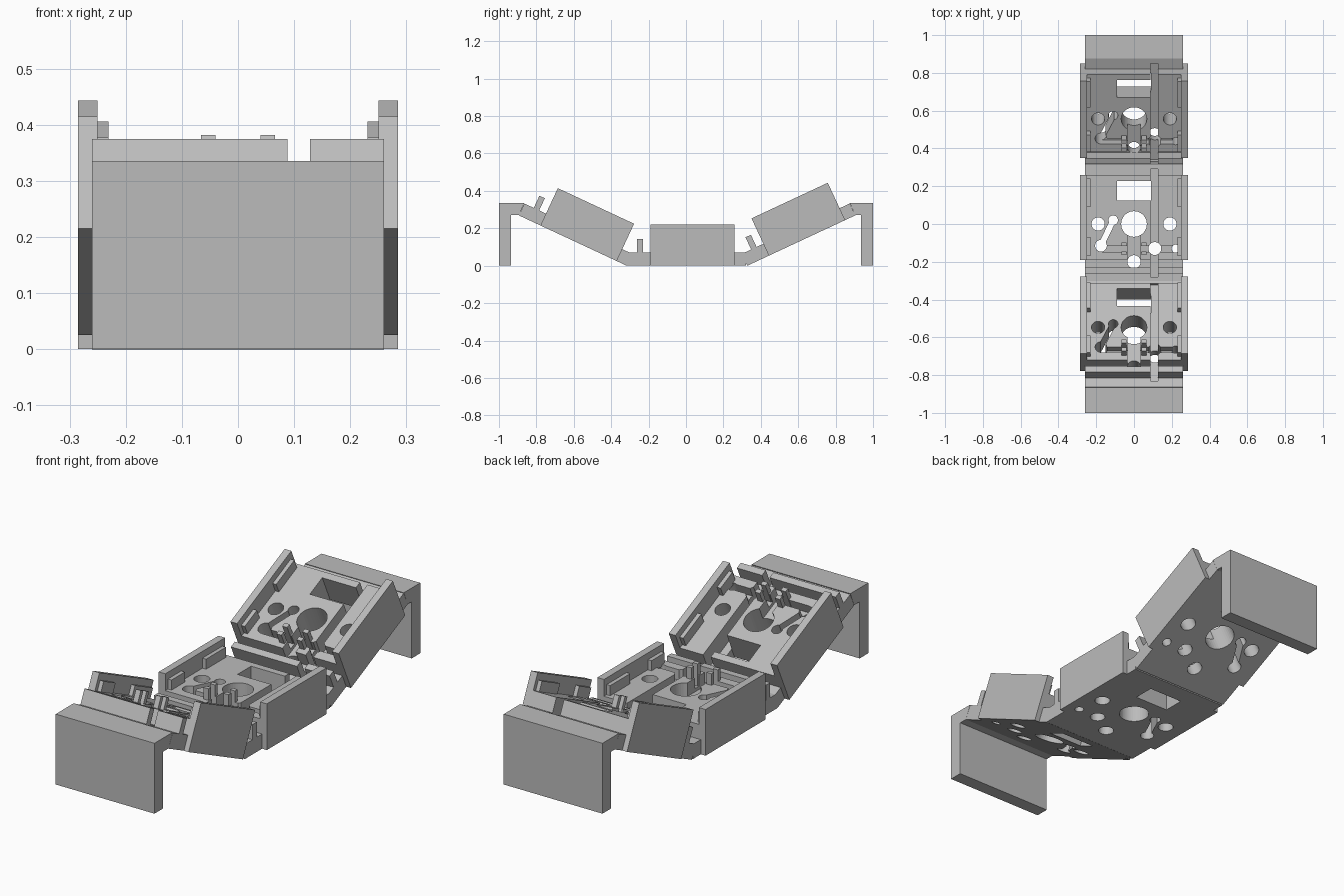
import bpy, bmesh, math
from mathutils import Matrix, Vector

cube = bpy.data.objects.get("Cube")
if cube:
    bpy.data.objects.remove(cube, do_unlink=True)

grey = bpy.data.materials.new("light_grey")
grey.use_nodes = True
grey.diffuse_color = (0.5, 0.5, 0.5, 1)
grey.node_tree.nodes["Principled BSDF"].inputs["Base Color"].default_value = (0.5, 0.5, 0.5, 1)


def finish(name, bm):
    bmesh.ops.recalc_face_normals(bm, faces=bm.faces)
    mesh = bpy.data.meshes.new(name)
    bm.to_mesh(mesh)
    bm.free()
    mesh.materials.append(grey)
    obj = bpy.data.objects.new(name, mesh)
    bpy.context.collection.objects.link(obj)
    return obj


def add_box(bm, x, y, z):
    size = Vector((x[1] - x[0], y[1] - y[0], z[1] - z[0]))
    mid = Vector((sum(x), sum(y), sum(z))) / 2
    bmesh.ops.create_cube(bm, size=1, matrix=Matrix.Translation(mid) @ Matrix.Diagonal(size).to_4x4())


def boxes(name, *parts):
    bm = bmesh.new()
    for part in parts:
        add_box(bm, *part)
    return finish(name, bm)


def extrude_profile(name, points, half_width):
    bm = bmesh.new()
    face = bm.faces.new([bm.verts.new((-half_width, y, z)) for y, z in points])
    new = bmesh.ops.extrude_face_region(bm, geom=[face])["geom"]
    bmesh.ops.translate(bm, vec=(2 * half_width, 0, 0),
                        verts=[v for v in new if isinstance(v, bmesh.types.BMVert)])
    return finish(name, bm)


def round_cutter(x, y, radius):
    bm = bmesh.new()
    bmesh.ops.create_cone(bm, cap_ends=True, segments=40, radius1=radius, radius2=radius,
                          depth=1, matrix=Matrix.Translation((x, y, 0)))
    return finish("cutter", bm)


# Stepped floor with thin hinge flanges at both ends
flange, deck = 0.07, 0.14
base = extrude_profile("floor", [
    (-0.317, 0), (0.32, 0), (0.32, flange), (0.26, flange),
    (0.26, deck), (-0.19, deck), (-0.19, flange), (-0.317, flange)], 0.26)

# Round holes: main opening, side openings, slot ends, pin holes
cutters = [round_cutter(*hole) for hole in (
    (0, 0, 0.068), (0.19, 0, 0.035), (-0.19, 0, 0.035), (-0.11, 0.02, 0.025),
    (-0.175, -0.115, 0.031), (0.11, -0.13, 0.034), (0, -0.2, 0.035), (0.22, -0.13, 0.021))]
# Window, wire groove, centre channel and cross groove
cutters += [
    boxes("cutter", ((-0.09, 0.09), (0.125, 0.227), (-1, 1))),
    boxes("cutter", ((0.088, 0.128), (-0.28, 0.29), (0.05, 1))),
    boxes("cutter", ((-0.034, 0.034), (-0.205, 0), (0.075, 1))),
    boxes("cutter", ((-0.17, 0.225), (-0.147, -0.115), (0.09, 1)))]
# Diagonal slot joining two of the holes
slot = boxes("cutter", ((-0.07, 0.07), (-0.015, 0.015), (-1, 1)))
slot.location = (-0.1425, -0.0475, 0)
slot.rotation_euler.z = math.atan2(0.135, 0.065)
cutters.append(slot)

for cutter in cutters:
    cutter.hide_render = True
    mod = base.modifiers.new("cut", 'BOOLEAN')
    mod.operation = 'DIFFERENCE'
    mod.solver = 'EXACT'
    mod.object = cutter
bpy.context.view_layer.update()
cut_mesh = bpy.data.meshes.new_from_object(base.evaluated_get(bpy.context.evaluated_depsgraph_get()))
base.modifiers.clear()
base.data = cut_mesh
cut_mesh.materials.clear()
cut_mesh.materials.append(grey)
for cutter in cutters:
    bpy.data.objects.remove(cutter, do_unlink=True)

# Side walls with inner retaining tabs
parts = [base]
for side, s in (("left", 1), ("right", -1)):
    def span(a, b):
        return tuple(sorted((s * a, s * b)))
    parts.append(boxes(side + "_wall", (span(0.25, 0.285), (-0.19, 0.26), (0, 0.22))))
    parts.append(boxes(side + "_tabs",
                       (span(0.231, 0.251), (0.09, 0.24), (deck - 0.01, 0.188)),
                       (span(0.231, 0.251), (-0.17, -0.07), (deck - 0.01, 0.188))))

# Stop bar with a gap for the groove, and clip prongs beside the channel
parts.append(boxes("stop_bar", ((-0.26, 0.088), (-0.262, -0.23), (0.06, 0.142)),
                   ((0.128, 0.26), (-0.262, -0.23), (0.06, 0.142))))
parts.append(boxes("clip_prongs", *[((x - 0.013, x + 0.013), y, (0.08, 0.195))
                                    for x in (-0.053, 0.053)
                                    for y in ((-0.165, -0.145), (-0.117, -0.097))]))

# Three hinged modules: flat middle, tilted front and back
tilt = math.radians(25)


def pose(pivot_y, local_y, angle):
    return (Matrix.Translation((0, pivot_y, 0)) @ Matrix.Rotation(angle, 4, 'X')
            @ Matrix.Translation((0, -local_y, 0)))


for label, matrix in (("front", pose(-0.317, 0.319, -tilt)), ("back", pose(0.328, -0.317, tilt))):
    for part in parts:
        copy = part.copy()
        copy.name = label + "_" + part.name
        copy.matrix_world = matrix
        bpy.context.collection.objects.link(copy)
for part in parts:
    part.name = "middle_" + part.name

# Upright end brackets
for label, s, inner_low, inner_high in (("front", -1, 0.893, 0.865), ("back", 1, 0.905, 0.876)):
    extrude_profile(label + "_end_bracket", [
        (s, 0), (s * 0.935, 0), (s * 0.935, 0.27), (s * inner_low, 0.27),
        (s * inner_high, 0.335), (s, 0.335)], 0.26)
